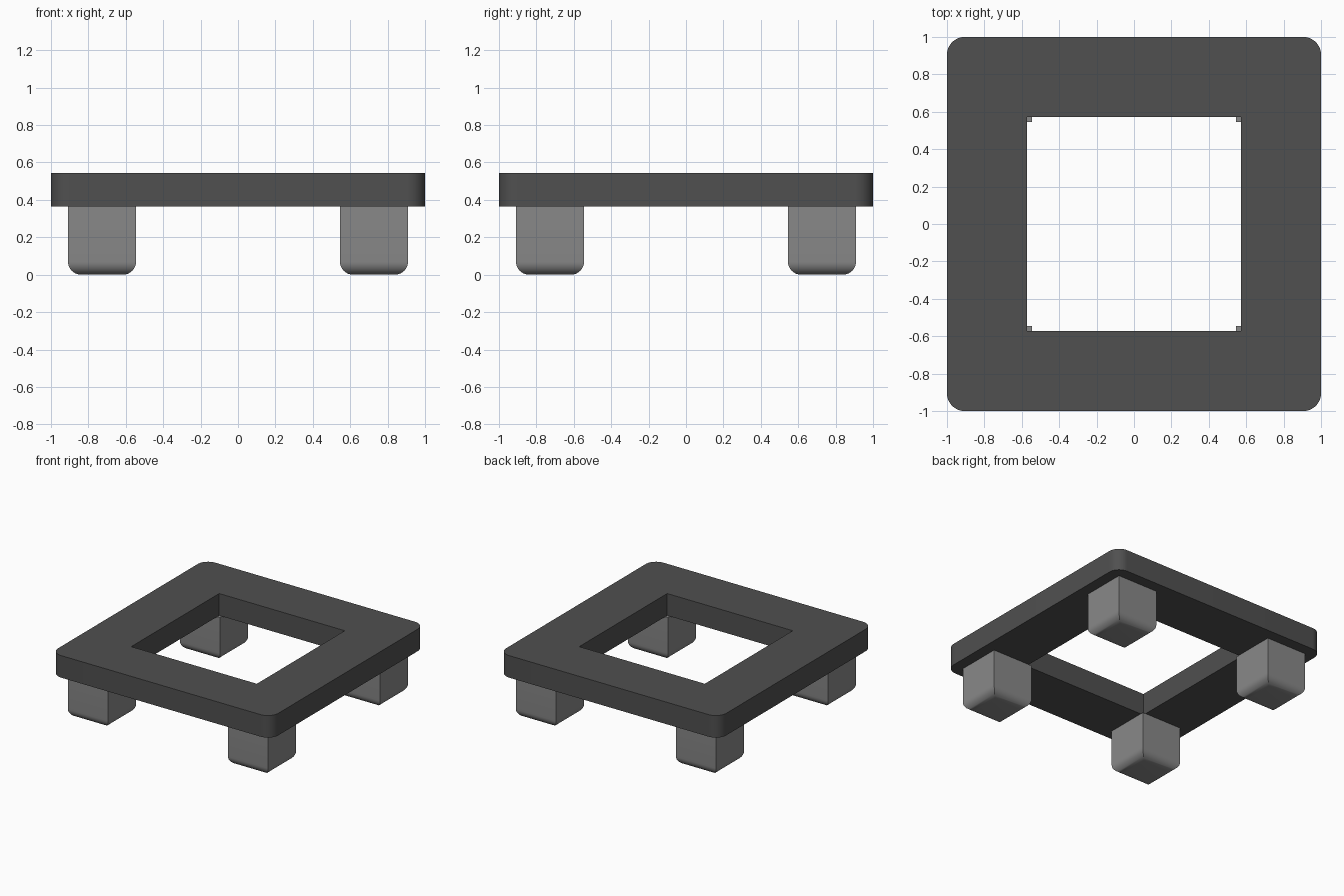
import bpy, bmesh
from math import cos, sin, pi, radians

if "Cube" in bpy.data.objects:
    bpy.data.objects.remove(bpy.data.objects["Cube"])

PLATE_BOTTOM, PLATE_TOP = 0.364, 0.545


def make_object(name, bm):
    bmesh.ops.recalc_face_normals(bm, faces=bm.faces)
    mesh = bpy.data.meshes.new(name)
    bm.to_mesh(mesh)
    bm.free()
    obj = bpy.data.objects.new(name, mesh)
    bpy.context.collection.objects.link(obj)
    bpy.ops.object.select_all(action='DESELECT')
    obj.select_set(True)
    bpy.context.view_layer.objects.active = obj
    bpy.ops.object.shade_smooth_by_angle(angle=radians(30))
    return obj


def colour(obj, name, grey):
    mat = bpy.data.materials.get(name) or bpy.data.materials.new(name)
    mat.diffuse_color = (grey, grey, grey, 1)
    mat.use_nodes = True
    mat.node_tree.nodes["Principled BSDF"].inputs["Base Color"].default_value = mat.diffuse_color
    obj.data.materials.append(mat)


def add_loop(bm, points, z):
    verts = [bm.verts.new((x, y, z)) for x, y in points]
    return [bm.edges.new((v, verts[(i + 1) % len(verts)])) for i, v in enumerate(verts)]


# Square frame plate: rounded outer corners, sharp square opening
r, steps = 0.095, 10
outer = []
for k, (sx, sy) in enumerate([(1, 1), (-1, 1), (-1, -1), (1, -1)]):
    for i in range(steps + 1):
        a = (k + i / steps) * pi / 2
        outer.append((sx * (1 - r) + r * cos(a), sy * (1 - r) + r * sin(a)))
h = 0.571
bm = bmesh.new()
edges = add_loop(bm, outer, PLATE_BOTTOM)
edges += add_loop(bm, [(h, h), (-h, h), (-h, -h), (h, -h)], PLATE_BOTTOM)
bmesh.ops.triangle_fill(bm, edges=edges, use_beauty=True)
top = bmesh.ops.extrude_face_region(bm, geom=bm.faces[:], use_keep_orig=True)
bmesh.ops.translate(bm, verts=[g for g in top["geom"] if isinstance(g, bmesh.types.BMVert)],
                    vec=(0, 0, PLATE_TOP - PLATE_BOTTOM))
colour(make_object("frame_plate", bm), "dark_grey", 0.08)

# Four block feet with rounded bottom edges
for side, sx in (("left", -1), ("right", 1)):
    for end, sy in (("front", -1), ("back", 1)):
        bm = bmesh.new()
        bmesh.ops.create_cube(bm, size=0.364)
        bmesh.ops.translate(bm, verts=bm.verts, vec=(sx * 0.727, sy * 0.727, 0.182))
        rim = [e for e in bm.edges if all(v.co.z < 0.01 for v in e.verts)]
        bmesh.ops.bevel(bm, geom=rim, offset=0.07, offset_type='OFFSET',
                        segments=8, profile=0.5, affect='EDGES')
        colour(make_object(f"foot_{end}_{side}", bm), "mid_grey", 0.25)
